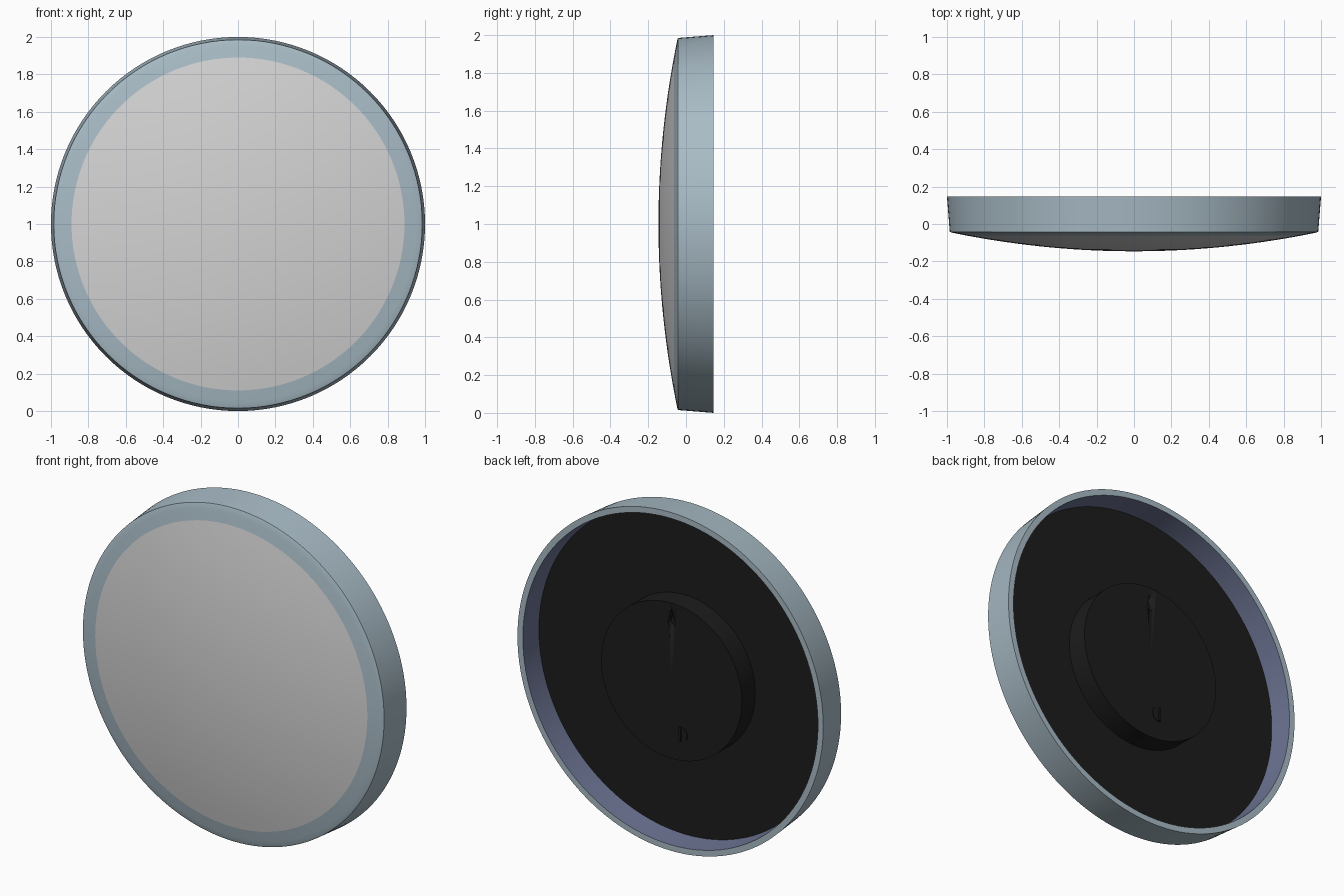
import bpy, bmesh
from math import cos, sin, pi, radians
from mathutils import Vector

if "Cube" in bpy.data.objects:
    bpy.data.objects.remove(bpy.data.objects["Cube"])

SEG = 128
BACK = 0.146           # rear edge of the case
PLATE = 0.01           # recessed rear plate
HUB = 0.136            # rear face of the hub


def srgb(c):
    return c / 12.92 if c <= 0.04045 else ((c + 0.055) / 1.055) ** 2.4


def material(name, *rgb):
    m = bpy.data.materials.new(name)
    col = [srgb(c) for c in rgb] + [1]
    m.use_nodes = True
    m.diffuse_color = col
    m.node_tree.nodes["Principled BSDF"].inputs["Base Color"].default_value = col
    return m


blue = material("blue grey case", 0.66, 0.735, 0.775)
lining = material("slate violet lining", 0.42, 0.45, 0.57)
pale = material("pale grey face", 0.83, 0.83, 0.83)
black = material("black back", 0.11, 0.11, 0.11)


def finish(name, bm, mats):
    me = bpy.data.meshes.new(name)
    bm.to_mesh(me)
    bm.free()
    ob = bpy.data.objects.new(name, me)
    bpy.context.collection.objects.link(ob)
    for m in mats:
        me.materials.append(m)
    bpy.ops.object.select_all(action='DESELECT')
    ob.select_set(True)
    bpy.context.view_layer.objects.active = ob
    bpy.ops.object.shade_smooth_by_angle(angle=radians(25))
    return ob


def lathe(name, profile, mats, rule=None, centre=(0, 0, 1), seg=SEG):
    """Turn (radius, y) points about the y axis; rule picks a material per step."""
    bm = bmesh.new()
    c = Vector(centre)
    rings = []
    for r, y in profile:
        n = seg if r > 0 else 1
        rings.append([bm.verts.new(c + Vector((r * cos(2 * pi * i / seg), y,
                                               r * sin(2 * pi * i / seg)))) for i in range(n)])
    for k, (a, b) in enumerate(zip(rings, rings[1:])):
        for i in range(seg):
            j = (i + 1) % seg
            quad = [b[i % len(b)], b[j % len(b)], a[j % len(a)], a[i % len(a)]]
            f = bm.faces.new(list(dict.fromkeys(quad)))
            f.material_index = rule(k) if rule else 0
    return finish(name, bm, mats)


def dome(r):
    return -BACK + 0.1 * (r / 0.975) ** 2


# Domed front face
lathe("front_face", [(0.89 * i / 14, dome(0.89 * i / 14)) for i in range(15)], [pale])

# Case: domed border, tapered outer wall, rear lip, coloured inner wall
border = [(r, dome(r)) for r in (0.89, 0.92, 0.95, 0.975)]
wall = [(0.985, -0.042), (1.0, BACK), (0.965, BACK), (0.955, PLATE)]
lathe("case", border + wall, [blue, lining], lambda k: int(k == 6))

# Recessed rear plate
lathe("back_plate", [(0.956, PLATE), (0, PLATE)], [black])

# Central hub, its base sunk behind the plate
SUNK = PLATE - 0.02
hub = lathe("movement_hub", [(0, SUNK), (0.46, SUNK), (0.46, HUB), (0, HUB)], [black])

# Hanging slot: round below, pointed above, cut into the hub
bm = bmesh.new()
outline = [(0.024 * cos(t), 0.345 + 0.024 * sin(t)) for t in [pi + pi * i / 12 for i in range(13)]]
outline += [(0.008, 0.395), (0.008, 0.41), (-0.008, 0.41), (-0.008, 0.395)]
base = bm.faces.new([bm.verts.new((x, HUB - 0.03, 1 + z)) for x, z in outline])
ext = bmesh.ops.extrude_face_region(bm, geom=[base])
bmesh.ops.translate(bm, vec=(0, 0.06, 0), verts=[v for v in ext["geom"] if isinstance(v, bmesh.types.BMVert)])
bmesh.ops.recalc_face_normals(bm, faces=bm.faces)
cutter = finish("slot_cutter", bm, [black])
cutter.hide_render = True
cutter.hide_set(True)
cut = hub.modifiers.new("hanging_slot", 'BOOLEAN')
cut.object = cutter
cut.solver = 'EXACT'

# Setting knob with a raised grip
KNOB = Vector((-0.06, HUB, 0.70))
lathe("setting_knob", [(0.046, 0), (0.046, 0.004), (0, 0.004)], [black], centre=KNOB, seg=32)
bm = bmesh.new()
bmesh.ops.create_cube(bm, size=1)
bmesh.ops.scale(bm, vec=(0.014, 0.008, 0.08), verts=bm.verts)
bmesh.ops.translate(bm, vec=KNOB + Vector((0, 0.006, 0)), verts=bm.verts)
finish("knob_grip", bm, [black])
